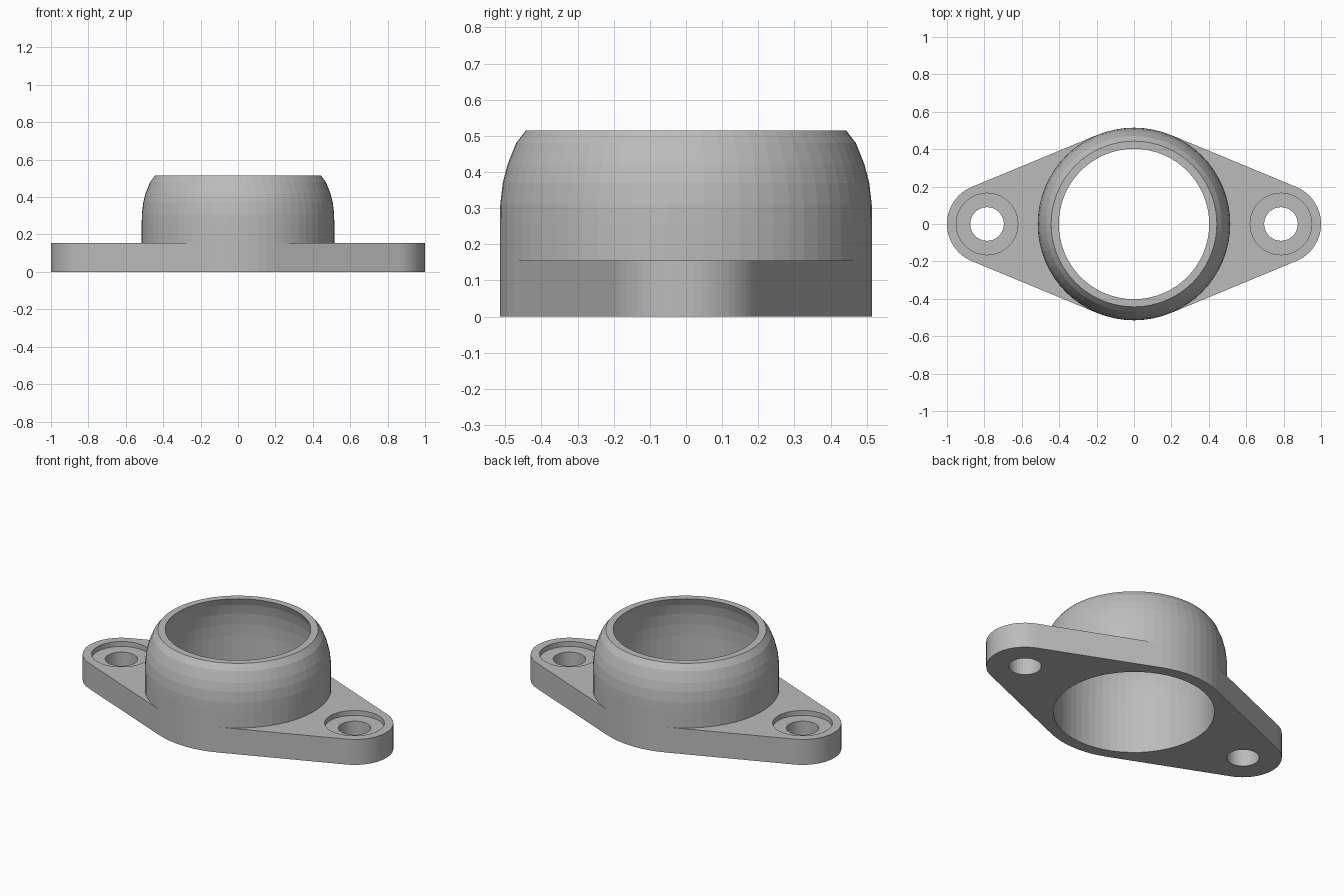
import bpy, bmesh, math

if "Cube" in bpy.data.objects:
    bpy.data.objects.remove(bpy.data.objects["Cube"])

R, H, SEG = 0.515, 0.155, 64          # boss radius, flange thickness, circle sides
EAR_X, EAR_R = 0.7857, 0.2143         # ear centre and radius (sides tangent to boss)
TAN = math.radians(67.5)              # tangent angle
HOLE_R, BORE_R, BORE_Z = 0.09, 0.165, H - 0.03

grey = bpy.data.materials.new("cast_grey")
grey.diffuse_color = (0.5, 0.5, 0.5, 1)
grey.use_nodes = True
grey.node_tree.nodes["Principled BSDF"].inputs["Base Color"].default_value = grey.diffuse_color


def finish(bm, name):
    bmesh.ops.recalc_face_normals(bm, faces=bm.faces)
    mesh = bpy.data.meshes.new(name)
    bm.to_mesh(mesh)
    bm.free()
    mesh.materials.append(grey)
    ob = bpy.data.objects.new(name, mesh)
    bpy.context.collection.objects.link(ob)
    return ob


def loop(bm, pts, z):
    return [bm.verts.new((x, y, z)) for x, y in pts]


def walls(bm, a, b, count=None):
    n = len(a)
    for i in range(n if count is None else count):
        j = (i + 1) % n
        bm.faces.new((a[i], a[j], b[j], b[i]))


def cap(bm, *loops):
    edges = []
    for vs in loops:
        for i in range(len(vs)):
            pair = (vs[i - 1], vs[i])
            edges.append(bm.edges.get(pair) or bm.edges.new(pair))
    bmesh.ops.triangle_fill(bm, edges=edges, use_beauty=True, normal=(0, 0, 1))


def arc(cx, r, a0, a1, n):
    return [(cx + r * math.cos(a0 + (a1 - a0) * i / n),
             r * math.sin(a0 + (a1 - a0) * i / n)) for i in range(n + 1)]


# Hollow domed boss, turned from a closed profile
profile = [(R, 0), (R, H), (R, 0.257), (0.514, 0.31), (0.507, 0.37), (0.494, 0.42),
           (0.470, 0.48), (0.443, 0.515), (0.402, 0.515), (0.420, 0.47),
           (0.434, 0.41), (0.442, 0.34), (0.445, 0.27), (0.445, 0)]
bm = bmesh.new()
rings = [loop(bm, arc(0, r, 0, math.tau, SEG)[:-1], z) for r, z in profile]
for k in range(len(rings)):
    a, b = rings[k], rings[(k + 1) % len(rings)]
    for i in range(SEG):
        ang = (i + 0.5) * math.tau / SEG
        if k == 0 and abs(math.cos(ang)) > math.cos(TAN):
            continue                  # covered by the ears
        j = (i + 1) % SEG
        bm.faces.new((a[i], a[j], b[j], b[i]))
finish(bm, "boss")

# Bolt ears with counterbored holes
for name, turn in (("right_ear", 0), ("left_ear", math.pi)):
    bm = bmesh.new()
    outline = arc(EAR_X, EAR_R, -TAN, TAN, 24) + arc(0, R, TAN, -TAN, 24)
    low, top = loop(bm, outline, 0), loop(bm, outline, H)
    walls(bm, low, top, 25)                                   # rounded end, one side
    bm.faces.new((low[-1], low[0], top[0], top[-1]))          # other side
    hole = arc(EAR_X, HOLE_R, 0, math.tau, 32)[:-1]
    bore = arc(EAR_X, BORE_R, 0, math.tau, 32)[:-1]
    h0, h1 = loop(bm, hole, 0), loop(bm, hole, BORE_Z)
    b1, b2 = loop(bm, bore, BORE_Z), loop(bm, bore, H)
    walls(bm, h0, h1)
    walls(bm, h1, b1)
    walls(bm, b1, b2)
    cap(bm, top, b2)
    cap(bm, low, h0)
    ob = finish(bm, name)
    ob.rotation_euler.z = turn
